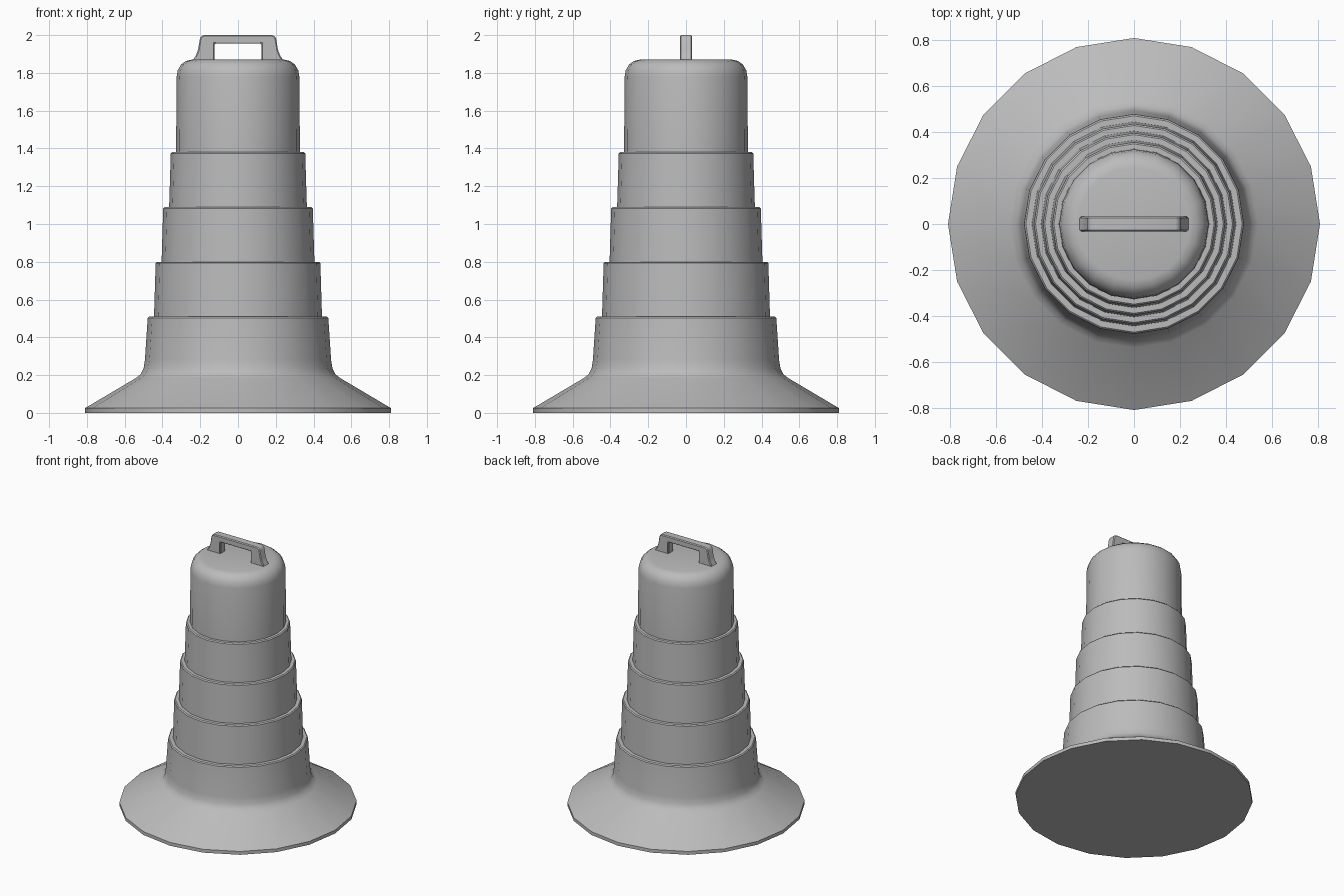
import bpy, bmesh, math

cube = bpy.data.objects.get("Cube")
if cube:
    bpy.data.objects.remove(cube, do_unlink=True)

SIDES = 20

grey = bpy.data.materials.new("plain grey")
grey.use_nodes = True
grey.diffuse_color = (0.5, 0.5, 0.5, 1)
grey.node_tree.nodes["Principled BSDF"].inputs["Base Color"].default_value = (0.5, 0.5, 0.5, 1)


def finish(name, bm, angle):
    bmesh.ops.recalc_face_normals(bm, faces=bm.faces)
    mesh = bpy.data.meshes.new(name)
    bm.to_mesh(mesh)
    bm.free()
    mesh.materials.append(grey)
    obj = bpy.data.objects.new(name, mesh)
    bpy.context.collection.objects.link(obj)
    bpy.ops.object.select_all(action="DESELECT")
    obj.select_set(True)
    bpy.context.view_layer.objects.active = obj
    bpy.ops.object.shade_smooth_by_angle(angle=math.radians(angle))
    return obj


def lathe(name, profile):
    """Turn a (radius, height) profile into a closed solid."""
    bm = bmesh.new()
    rings = []
    for r, z in profile:
        rings.append([bm.verts.new((r * math.cos(a), r * math.sin(a), z))
                      for a in (math.tau * i / SIDES for i in range(SIDES))])
    for low, high in zip(rings, rings[1:]):
        for i in range(SIDES):
            j = (i + 1) % SIDES
            bm.faces.new((low[i], low[j], high[j], high[i]))
    bm.faces.new(rings[0])
    bm.faces.new(rings[-1])
    return finish(name, bm, 40)


# Flared foot running up into the lowest tier
lathe("flared_base", [(0.81, 0), (0.81, 0.025), (0.54, 0.185), (0.515, 0.205),
                      (0.50, 0.235), (0.493, 0.28), (0.478, 0.503),
                      (0.471, 0.51), (0.43, 0.51)])

# Stacked tapering tiers, each with a slightly softened rim
for n in range(3):
    z = 0.51 + 0.29 * n
    r = 0.445 - 0.04 * n
    lathe(f"tier_{n + 1}", [(r, z - 0.01), (r - 0.009, z + 0.283),
                            (r - 0.016, z + 0.29), (r - 0.05, z + 0.29)])

# Rounded cap
cap = [(0.328, 1.37), (0.325, 1.78)]
for step in range(1, 5):
    a = math.pi / 8 * step
    cap.append((0.245 + 0.08 * math.cos(a), 1.78 + 0.09 * math.sin(a)))
lathe("rounded_cap", cap)

# Carrying handle: half outline mirrored, then extruded in depth
half = [(0.125, 1.86), (0.125, 1.955)]
outer = [(0.18, 2.0), (0.195, 1.993), (0.202, 1.98), (0.212, 1.92),
         (0.222, 1.895), (0.242, 1.86)]
outline = half[::-1] + [(-x, z) for x, z in half]
outline = ([(x, z) for x, z in outer[::-1]] + [(-x, z) for x, z in outer]
           + [(-x, z) for x, z in half] + half[::-1])
bm = bmesh.new()
face = bm.faces.new([bm.verts.new((x, -0.032, z)) for x, z in outline])
back = bmesh.ops.extrude_face_region(bm, geom=[face])["geom"]
bmesh.ops.translate(bm, vec=(0, 0.064, 0),
                    verts=[g for g in back if isinstance(g, bmesh.types.BMVert)])
handle = finish("carrying_handle", bm, 40)
bevel = handle.modifiers.new("soft_edges", "BEVEL")
bevel.width = 0.006
bevel.segments = 1
bevel.limit_method = "ANGLE"
bevel.angle_limit = math.radians(60)
